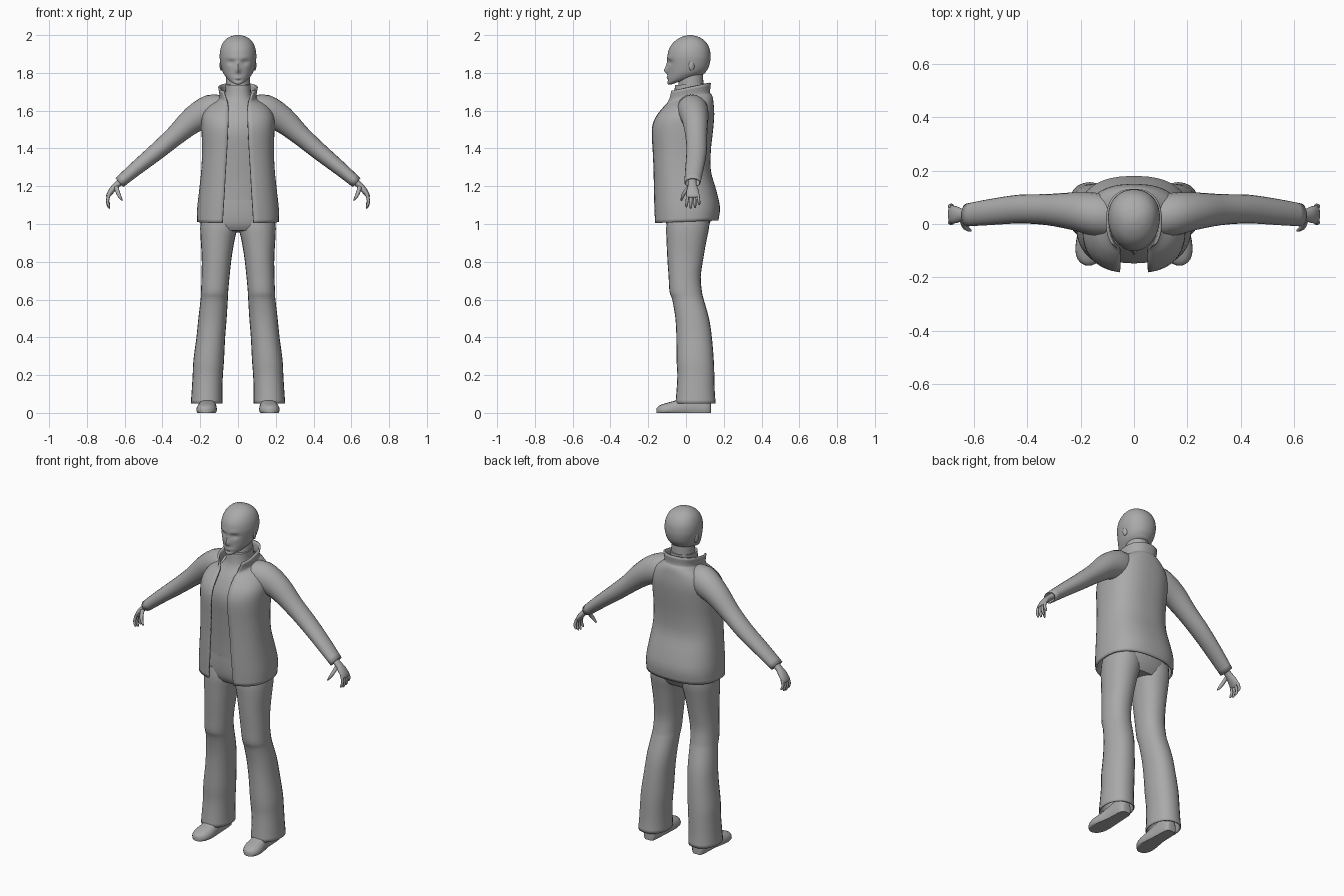
import bpy, bmesh, math
from mathutils import Vector, Matrix

grey = bpy.data.materials.new("plain grey")
grey.diffuse_color = (0.40, 0.40, 0.40, 1)


def spline(rows, k):
    """Catmull-Rom interpolation of parameter rows."""
    out = []
    for i in range(len(rows) - 1):
        p = [rows[max(0, min(len(rows) - 1, i + j))] for j in (-1, 0, 1, 2)]
        for s in range(k):
            t = s / k
            out.append([0.5 * (2 * b + (c - a) * t + (2 * a - 5 * b + 4 * c - d) * t * t
                               + (3 * b - a - 3 * c + d) * t ** 3) for a, b, c, d in zip(*p)])
    return out + [list(rows[-1])]


def finish(bm, name, angle=50):
    bmesh.ops.recalc_face_normals(bm, faces=bm.faces)
    me = bpy.data.meshes.new(name)
    bm.to_mesh(me)
    bm.free()
    me.materials.append(grey)
    ob = bpy.data.objects.new(name, me)
    bpy.context.collection.objects.link(ob)
    bpy.ops.object.select_all(action='DESELECT')
    ob.select_set(True)
    bpy.context.view_layer.objects.active = ob
    bpy.ops.object.shade_smooth_by_angle(angle=math.radians(angle))
    return ob


def loft(name, rings, closed=True, caps=(True, True), tweak=None):
    """Skin a list of point rings."""
    bm = bmesh.new()
    vs = [[bm.verts.new(tweak(p) if tweak else p) for p in r] for r in rings]
    n = len(vs[0])
    for a, b in zip(vs, vs[1:]):
        for i in range(n if closed else n - 1):
            j = (i + 1) % n
            bm.faces.new((a[i], a[j], b[j], b[i]))
    for cap, r in zip(caps, (vs[0], vs[-1])):
        if cap and closed:
            bm.faces.new(r)
    return finish(bm, name)


def spow(v, e):
    return math.copysign(abs(v) ** e, v)


def upright(rows, seg=28, power=2.3, taper=0.0, k=3):
    """Rings from (z_front, z_back, centre_x, half_width, y_front, y_back, gap)."""
    rings = []
    for zf, zb, cx, hw, yf, yb, gap in spline(rows, k):
        cy, d = (yf + yb) / 2, (yb - yf) / 2
        a0 = math.asin(min(1, max(0, gap / hw)) ** (power / 2)) if gap > 0 else 0
        ring = []
        for i in range(seg):
            a = a0 + (2 * math.pi - 2 * a0) * i / (seg - 1 if gap > 0 else seg)
            c, s = spow(math.cos(a), 2 / power), spow(math.sin(a), 2 / power)
            f = (1 + c) / 2
            ring.append((cx + hw * s * (1 - taper * c), cy - d * c, zb + (zf - zb) * f))
        rings.append(ring)
    return rings


def tube(name, rows, seg=16, k=3, caps=(True, True)):
    """Limb along a path in the x-z plane: (x, y, z, radius_in_plane, radius_y)."""
    rows = spline(rows, k)
    rings = []
    for i, (x, y, z, r, ry) in enumerate(rows):
        a, b = rows[max(0, i - 1)], rows[min(len(rows) - 1, i + 1)]
        t = Vector((b[0] - a[0], 0, b[2] - a[2])).normalized()
        u = Vector((-t.z, 0, t.x))
        rings.append([Vector((x, y, z)) + u * r * math.cos(w) + Vector((0, ry * math.sin(w), 0))
                      for w in (2 * math.pi * j / seg for j in range(seg))])
    return loft(name, rings, caps=caps)


def mirrored(ob):
    m = ob.modifiers.new("mirror", 'MIRROR')
    m.use_mirror_merge = False
    return ob


def thicken(ob, t):
    m = ob.modifiers.new("cloth", 'SOLIDIFY')
    m.thickness, m.offset = t, -1
    m.use_even_offset = False
    return ob


# Head with modelled face
def face(p):
    x, y, z = p
    if y < 0:
        def bump(cx, cz, sx, sz, h):
            return h * math.exp(-((abs(x) - cx) / sx) ** 2 - ((z - cz) / sz) ** 2)
        y += (bump(0.036, 1.856, 0.02, 0.014, 0.012) - bump(0, 1.812, 0.012, 0.016, 0.02)
              - bump(0, 1.838, 0.010, 0.02, 0.008) - bump(0, 1.775, 0.022, 0.008, 0.006)
              - bump(0.03, 1.878, 0.022, 0.008, 0.004) + bump(0, 1.762, 0.03, 0.006, 0.005))
    return (x, y, z)


loft("head", upright([
    (1.737, 1.775, 0, 0.022, -0.082, 0.02, 0), (1.741, 1.785, 0, 0.042, -0.096, 0.07, 0),
    (1.755, 1.795, 0, 0.060, -0.099, 0.096, 0), (1.785, 1.81, 0, 0.077, -0.096, 0.108, 0),
    (1.82, 1.83, 0, 0.087, -0.096, 0.12, 0), (1.855, 1.86, 0, 0.094, -0.098, 0.128, 0),
    (1.89, 1.89, 0, 0.097, -0.098, 0.13, 0), (1.93, 1.93, 0, 0.092, -0.088, 0.124, 0),
    (1.965, 1.965, 0, 0.076, -0.063, 0.104, 0), (1.988, 1.988, 0, 0.050, -0.028, 0.072, 0),
    (1.998, 1.998, 0, 0.022, 0.002, 0.04, 0), (2.0, 2.0, 0, 0.004, 0.018, 0.024, 0)],
    seg=48, power=2.1, taper=0.07, k=4), tweak=face)
loft("neck", upright([(1.66, 1.66, 0, 0.065, -0.045, 0.095, 0),
                      (1.80, 1.80, 0, 0.062, -0.035, 0.09, 0)], power=2))

# Ears
bm = bmesh.new()
bmesh.ops.create_uvsphere(bm, u_segments=12, v_segments=8, radius=1,
                          matrix=Matrix.Translation((0.089, 0.03, 1.84))
                          @ Matrix.Rotation(0.25, 4, 'Z') @ Matrix.Diagonal((0.008, 0.016, 0.028, 1)))
mirrored(finish(bm, "ear"))

# Shirt with a high neck
loft("shirt", upright([
    (1.13, 1.13, 0, 0.165, -0.118, 0.115, 0), (1.25, 1.25, 0, 0.160, -0.125, 0.10, 0),
    (1.38, 1.38, 0, 0.160, -0.138, 0.10, 0), (1.50, 1.50, 0, 0.165, -0.148, 0.11, 0),
    (1.59, 1.60, 0, 0.150, -0.115, 0.11, 0), (1.645, 1.66, 0, 0.090, -0.080, 0.105, 0),
    (1.68, 1.70, 0, 0.070, -0.065, 0.10, 0), (1.735, 1.745, 0, 0.067, -0.058, 0.096, 0)]))

# Open jacket body, with the collar continuing upward
jacket = loft("jacket", upright([
    (1.005, 1.02, 0, 0.207, -0.160, 0.162, 0.080), (1.08, 1.09, 0, 0.206, -0.163, 0.170, 0.076),
    (1.17, 1.18, 0, 0.196, -0.165, 0.150, 0.070), (1.28, 1.28, 0, 0.185, -0.166, 0.122, 0.064),
    (1.39, 1.39, 0, 0.180, -0.170, 0.122, 0.057), (1.50, 1.50, 0, 0.183, -0.174, 0.134, 0.052),
    (1.56, 1.58, 0, 0.180, -0.155, 0.140, 0.050), (1.605, 1.64, 0, 0.150, -0.122, 0.136, 0.050),
    (1.632, 1.675, 0, 0.105, -0.102, 0.130, 0.052), (1.655, 1.695, 0, 0.088, -0.100, 0.118, 0.058),
    (1.70, 1.748, 0, 0.095, -0.102, 0.122, 0.074)],
    seg=44, power=2.5), closed=False)
thicken(jacket, 0.010)

# Sleeves
sleeve = tube("sleeve", [
    (0.06, 0.025, 1.605, 0.066, 0.070), (0.14, 0.035, 1.60, 0.086, 0.082),
    (0.235, 0.048, 1.553, 0.071, 0.070), (0.33, 0.054, 1.470, 0.054, 0.058),
    (0.43, 0.056, 1.384, 0.046, 0.054), (0.54, 0.045, 1.294, 0.038, 0.049),
    (0.628, 0.034, 1.219, 0.031, 0.043)], seg=20, caps=(True, False))
mirrored(thicken(sleeve, 0.006))

# Hands
mirrored(tube("palm", [
    (0.605, 0.034, 1.238, 0.018, 0.022), (0.640, 0.034, 1.208, 0.017, 0.022),
    (0.668, 0.035, 1.178, 0.016, 0.032), (0.688, 0.036, 1.148, 0.011, 0.034),
    (0.690, 0.036, 1.142, 0.005, 0.028)], seg=14))
for i, (name, length) in enumerate((("index_finger", 0.060), ("middle_finger", 0.068),
                                    ("ring_finger", 0.063), ("little_finger", 0.048))):
    y = 0.010 + 0.0175 * i
    out = (i - 1.5) * 0.003
    mirrored(tube(name, [
        (0.682, y, 1.158, 0.009, 0.0085), (0.691, y + out, 1.15 - length * 0.45, 0.008, 0.008),
        (0.685, y + out * 1.6, 1.15 - length * 0.85, 0.007, 0.007),
        (0.679, y + out * 1.8, 1.15 - length, 0.003, 0.003)], seg=8, k=2))
mirrored(tube("thumb", [
    (0.645, 0.020, 1.200, 0.012, 0.014), (0.638, -0.004, 1.172, 0.011, 0.012),
    (0.626, -0.018, 1.145, 0.009, 0.009), (0.612, -0.024, 1.124, 0.003, 0.004)], seg=8, k=2))

# Trousers: hips and flared legs
loft("trouser_hips", upright([
    (0.965, 0.955, 0, 0.170, -0.085, 0.100, 0), (1.00, 1.00, 0, 0.192, -0.104, 0.125, 0),
    (1.07, 1.07, 0, 0.186, -0.112, 0.138, 0), (1.18, 1.18, 0, 0.160, -0.112, 0.11, 0)]))
legs = loft("trouser_leg", upright([
    (0.050, 0.050, 0.166, 0.084, -0.056, 0.157, 0), (0.12, 0.12, 0.164, 0.081, -0.050, 0.152, 0),
    (0.20, 0.20, 0.160, 0.080, -0.046, 0.150, 0), (0.28, 0.28, 0.155, 0.081, -0.050, 0.147, 0),
    (0.40, 0.40, 0.144, 0.076, -0.051, 0.137, 0), (0.50, 0.50, 0.135, 0.075, -0.056, 0.122, 0),
    (0.60, 0.60, 0.126, 0.072, -0.073, 0.094, 0), (0.64, 0.64, 0.124, 0.072, -0.087, 0.085, 0),
    (0.72, 0.72, 0.119, 0.074, -0.092, 0.078, 0), (0.82, 0.82, 0.113, 0.079, -0.099, 0.092, 0),
    (0.91, 0.91, 0.108, 0.089, -0.103, 0.108, 0), (0.98, 0.98, 0.102, 0.098, -0.105, 0.122, 0),
    (1.04, 1.04, 0.100, 0.094, -0.098, 0.125, 0)], seg=24, power=2.2), caps=(False, True))
mirrored(thicken(legs, 0.006))

# Shoes: sections running from heel to toe (y, half_width, top)
rings = []
for y, hw, top in spline([(0.132, 0.016, 0.060), (0.122, 0.034, 0.085), (0.07, 0.040, 0.10),
                          (0.01, 0.043, 0.090), (-0.04, 0.050, 0.070), (-0.09, 0.054, 0.056),
                          (-0.13, 0.044, 0.044), (-0.15, 0.024, 0.032), (-0.156, 0.008, 0.022)], 2):
    cx = 0.160 + max(0, -y) * 0.07
    rings.append([(cx + hw * spow(math.cos(a), 0.7),
                   y, top * (0.3 + 0.7 * math.sin(a)) if math.sin(a) >= 0 else
                   max(0, top * (0.3 + 0.6 * math.sin(a))))
                  for a in (2 * math.pi * j / 20 for j in range(20))])
mirrored(loft("shoe", rings))
